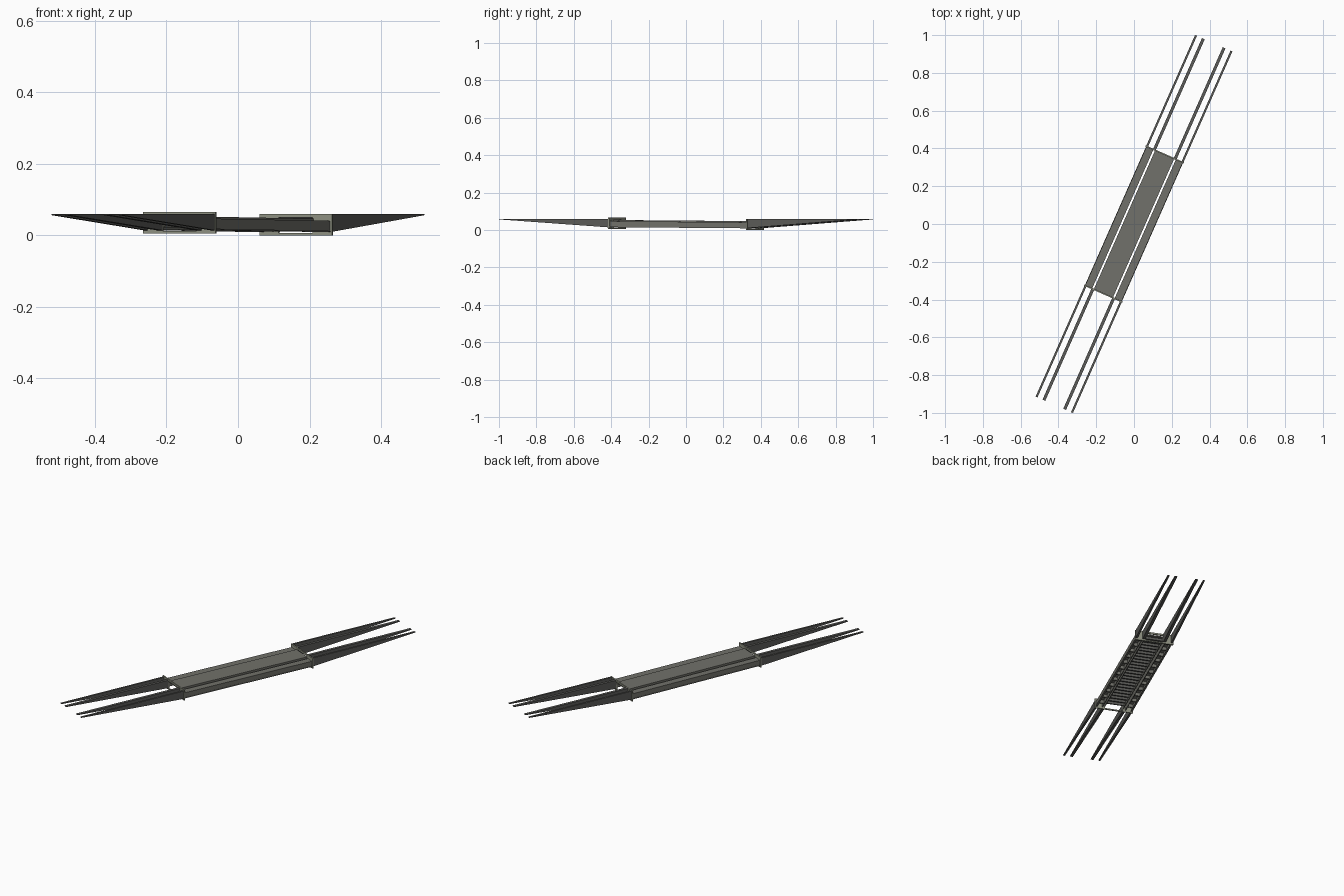
import bpy, bmesh, math
from mathutils import Matrix

if "Cube" in bpy.data.objects:
    bpy.data.objects.remove(bpy.data.objects["Cube"])

# Bridge is modelled along local y, then turned to its diagonal heading
TURN = Matrix.Rotation(math.radians(-23.8), 4, 'Z')
TILT = -0.0075          # the span drops slightly toward +y


def material(name, rgb):
    m = bpy.data.materials.new(name)
    m.diffuse_color = (*rgb, 1)
    m.use_nodes = True
    m.node_tree.nodes["Principled BSDF"].inputs["Base Color"].default_value = m.diffuse_color
    return m


deck_grey = material("deck grey", (0.165, 0.165, 0.145))
ramp_grey = material("dark ramp grey", (0.105, 0.105, 0.098))
frame_olive = material("light olive grey", (0.27, 0.28, 0.22))


def add_box(bm, x0, x1, y0, y1, z0, z1):
    m = Matrix.Translation(((x0 + x1) / 2, (y0 + y1) / 2, (z0 + z1) / 2))
    m = m @ Matrix.Diagonal((x1 - x0, y1 - y0, z1 - z0, 1))
    bmesh.ops.create_cube(bm, size=1, matrix=m)


def finish(bm, name, mat, tilt=TILT):
    for v in bm.verts:
        v.co.z += tilt * v.co.y
    bmesh.ops.recalc_face_normals(bm, faces=bm.faces)
    bm.transform(TURN)
    me = bpy.data.meshes.new(name)
    bm.to_mesh(me)
    bm.free()
    me.materials.append(mat)
    bpy.context.collection.objects.link(bpy.data.objects.new(name, me))


# Centre deck: thin panel with two edge webs
bm = bmesh.new()
add_box(bm, -0.055, 0.055, -0.40, 0.40, 0.044, 0.050)
for s in (-1, 1):
    a, b = sorted((s * 0.051, s * 0.055))
    add_box(bm, a, b, -0.40, 0.40, 0.020, 0.044)
finish(bm, "centre_deck", deck_grey)

# Ribs under the deck
bm = bmesh.new()
for i in range(24):
    y = -0.38 + i * 0.76 / 23
    add_box(bm, -0.051, 0.051, y - 0.004, y + 0.004, 0.030, 0.044)
finish(bm, "deck_ribs", ramp_grey)

# Side girders: closed top, outer and inner webs, lower flange
for s, side in ((-1, "left"), (1, "right")):
    bm = bmesh.new()
    for p, q, z0, z1 in ((0.065, 0.105, 0.039, 0.044),
                         (0.101, 0.105, 0.014, 0.039),
                         (0.065, 0.069, 0.014, 0.039),
                         (0.097, 0.107, 0.012, 0.016)):
        a, b = sorted((s * p, s * q))
        add_box(bm, a, b, -0.40, 0.40, z0, z1)
    for i in range(12):
        y = -0.37 + i * 0.74 / 11
        a, b = sorted((s * 0.069, s * 0.101))
        add_box(bm, a, b, y - 0.004, y + 0.004, 0.020, 0.039)
    finish(bm, side + "_girder", deck_grey)

# End frames: solid cheeks joined by thin top and bottom bars
for e, end in ((-1, "front"), (1, "back")):
    bm = bmesh.new()
    y0, y1 = sorted((e * 0.399, e * 0.406))
    for s in (-1, 1):
        a, b = sorted((s * 0.052, s * 0.111))
        add_box(bm, a, b, y0, y1, 0.003, 0.063)
    add_box(bm, -0.052, 0.052, y0, y1, 0.053, 0.063)
    add_box(bm, -0.052, 0.052, y0, y1, 0.003, 0.010)
    finish(bm, end + "_frame", frame_olive)

# Long tapering ramp fins, four at each end
for e, end in ((-1, "front"), (1, "back")):
    root = 0.014 if e < 0 else 0.010
    profile = ((e * 0.404, root), (e * 1.046, 0.0565),
               (e * 1.046, 0.060), (e * 0.404, 0.060))
    for i, (x, w) in enumerate(((-0.1025, 0.011), (-0.060, 0.016),
                                (0.060, 0.016), (0.1025, 0.011))):
        bm = bmesh.new()
        face = bm.faces.new([bm.verts.new((x - w / 2, y, z)) for y, z in profile])
        ext = bmesh.ops.extrude_face_region(bm, geom=[face])
        for v in ext["geom"]:
            if isinstance(v, bmesh.types.BMVert):
                v.co.x += w
        finish(bm, f"{end}_ramp_fin_{i + 1}", ramp_grey, 0)
